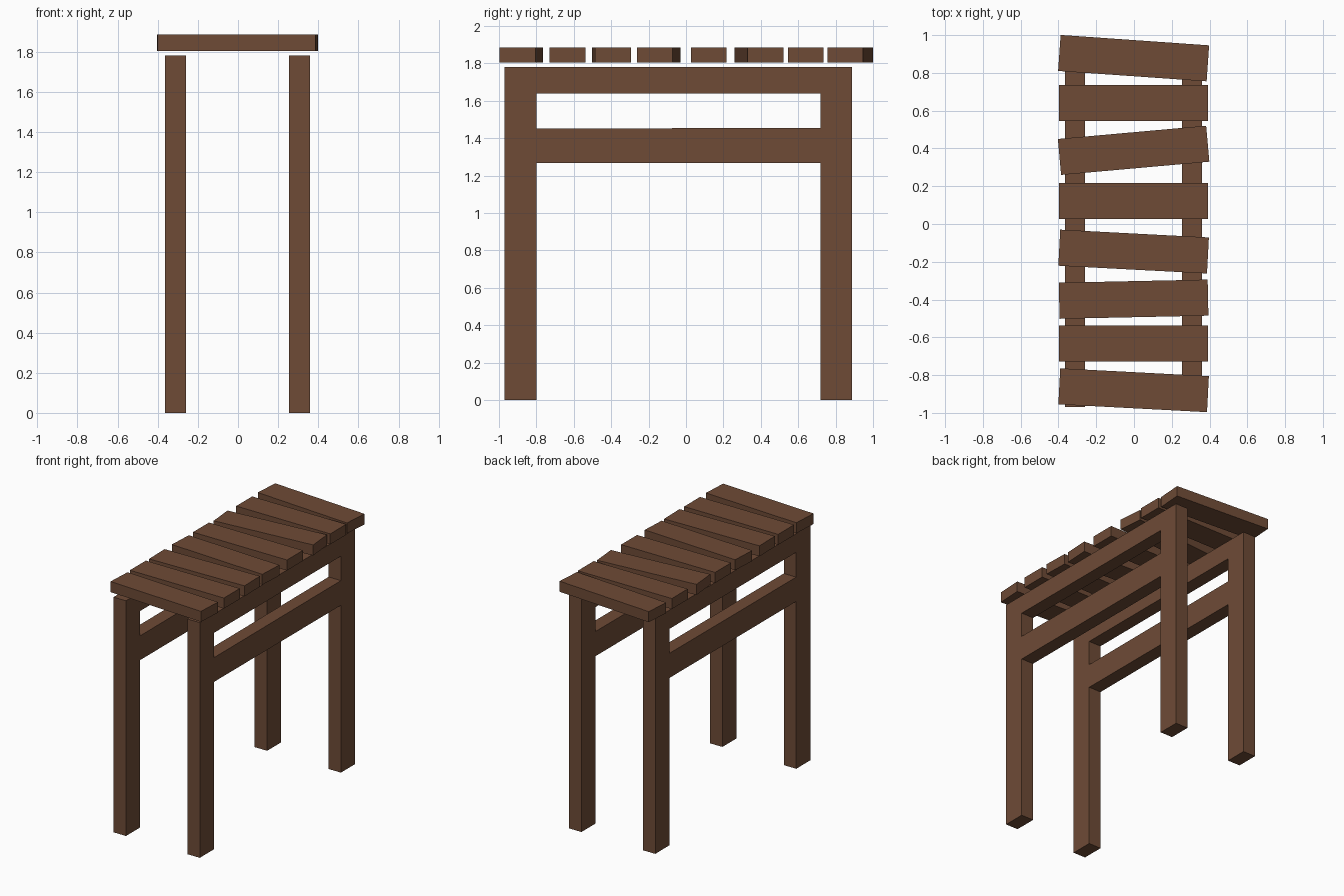
import bpy
import math

if "Cube" in bpy.data.objects:
    bpy.data.objects.remove(bpy.data.objects["Cube"])

wood = bpy.data.materials.new("brown_wood")
wood.diffuse_color = (0.156, 0.070, 0.037, 1)
wood.use_nodes = True
wood.node_tree.nodes["Principled BSDF"].inputs["Base Color"].default_value = wood.diffuse_color


def side_frame(name, x, thick):
    # two legs, top rail and lower rail cut as one flat profile with a window
    outer = [(-0.97, 0), (-0.80, 0), (-0.80, 1.268), (0.72, 1.268),
             (0.72, 0), (0.888, 0), (0.888, 1.782), (-0.97, 1.782)]
    window = [(-0.80, 1.452), (0.72, 1.455), (0.72, 1.64), (-0.80, 1.64)]
    curve = bpy.data.curves.new(name + "_profile", 'CURVE')
    curve.dimensions = '2D'
    curve.fill_mode = 'BOTH'
    curve.extrude = thick / 2
    for points in (outer, window):
        spline = curve.splines.new('POLY')
        spline.points.add(len(points) - 1)
        for p, (y, z) in zip(spline.points, points):
            p.co = (y, z, 0, 1)
        spline.use_cyclic_u = True
    obj = bpy.data.objects.new(name, curve)
    bpy.context.collection.objects.link(obj)
    # stand the profile up in the yz plane
    obj.rotation_euler = (math.pi / 2, 0, math.pi / 2)
    obj.location = (x, 0, 0)
    bpy.ops.object.select_all(action='DESELECT')
    obj.select_set(True)
    bpy.context.view_layer.objects.active = obj
    bpy.ops.object.convert(target='MESH')
    obj = bpy.context.object
    obj.name = name
    obj.data.materials.clear()
    obj.data.materials.append(wood)
    for poly in obj.data.polygons:
        poly.use_smooth = False


side_frame("left_frame", -0.312, 0.104)
side_frame("right_frame", 0.307, 0.104)

# loose seat slats: centre y, twist in degrees
slats = [(0.878, -4.0), (0.64, 0), (0.39, 5.1), (0.122, 0),
         (-0.146, -3.0), (-0.398, 1.2), (-0.633, 0), (-0.88, -3.0)]
for i, (y, turn) in enumerate(slats):
    bpy.ops.mesh.primitive_cube_add(size=1, location=(-0.002, y, 1.845),
                                    rotation=(0, 0, math.radians(turn)))
    slat = bpy.context.object
    slat.name = f"seat_slat_{i + 1}"
    slat.scale = (0.788, 0.191, 0.08)
    slat.data.materials.append(wood)
